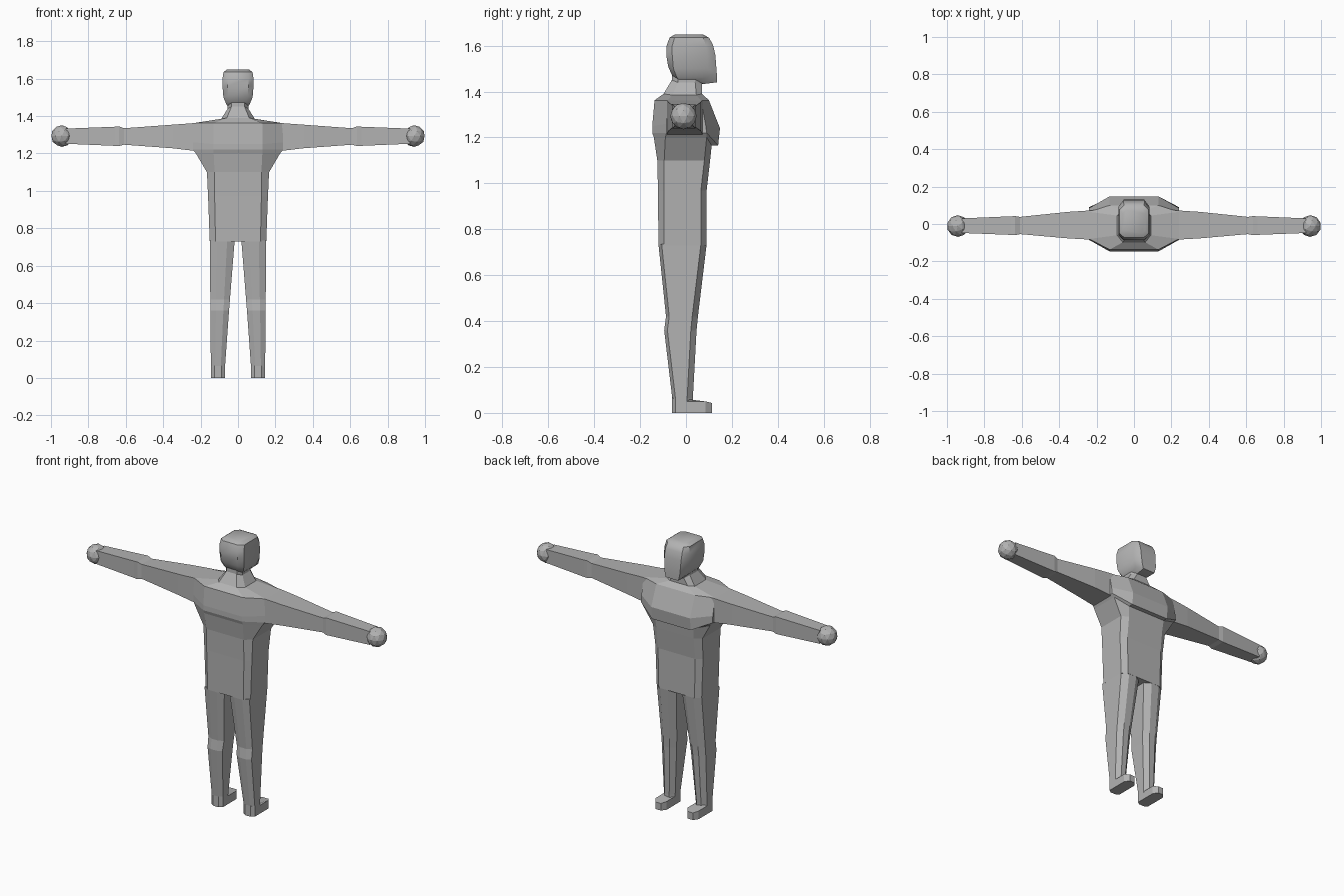
import bpy, bmesh, math

skin = bpy.data.materials.new("plain grey")
skin.diffuse_color = (0.45, 0.45, 0.45, 1)


def finish(bm, name, mirror=False, smooth=None):
    """Turn a bmesh into a named object, optionally mirrored across x."""
    bmesh.ops.recalc_face_normals(bm, faces=bm.faces[:])
    me = bpy.data.meshes.new(name)
    bm.to_mesh(me)
    bm.free()
    me.materials.append(skin)
    ob = bpy.data.objects.new(name, me)
    bpy.context.collection.objects.link(ob)
    if mirror:
        mod = ob.modifiers.new("Mirror", 'MIRROR')
        mod.use_mirror_merge = False
    if smooth:
        bpy.ops.object.select_all(action='DESELECT')
        ob.select_set(True)
        bpy.context.view_layer.objects.active = ob
        bpy.ops.object.shade_smooth_by_angle(angle=math.radians(smooth))
    return ob


def loft(name, rings, **kw):
    """Skin a stack of equal-sized point rings and cap both ends."""
    bm = bmesh.new()
    loops = [[bm.verts.new(p) for p in ring] for ring in rings]
    n = len(loops[0])
    for a, b in zip(loops, loops[1:]):
        for i in range(n):
            j = (i + 1) % n
            bm.faces.new((a[i], a[j], b[j], b[i]))
    bm.faces.new(loops[0])
    bm.faces.new(loops[-1])
    return finish(bm, name, **kw)


def octagon(zb, zs, zf, hx, fx, yb, yb2, yf2, yf, cx=0):
    """Chamfered ring: heights at back (-y), sides and front (+y),
    half width, half flat width, then four depths."""
    return [(cx - fx, yb, zb), (cx + fx, yb, zb), (cx + hx, yb2, zs), (cx + hx, yf2, zs),
            (cx + fx, yf, zf), (cx - fx, yf, zf), (cx - hx, yf2, zs), (cx - hx, yb2, zs)]


# Torso with overhanging chest, shoulders and neck
loft("torso", [octagon(*r) for r in (
    (.73, .73, .73, .151, .12, -.12, -.095, .065, .09),
    (.97, .97, .97, .16, .125, -.122, -.095, .065, .09),
    (1.10, 1.10, 1.10, .166, .125, -.125, -.095, .08, .105),
    (1.20, 1.20, 1.165, .225, .13, -.14, -.09, .09, .112),
    (1.22, 1.22, 1.165, .24, .13, -.147, -.085, .09, .14),
    (1.25, 1.26, 1.24, .24, .13, -.147, -.085, .085, .148),
    (1.362, 1.362, 1.362, .24, .13, -.137, -.08, .065, .10),
    (1.39, 1.385, 1.39, .09, .06, -.098, -.06, .045, .07),
    (1.45, 1.44, 1.43, .055, .035, -.062, -.035, .04, .07),
    (1.50, 1.50, 1.48, .055, .035, -.06, -.035, .04, .07),
)])

# Head with a jutting chin
loft("head", [octagon(*r) for r in (
    (1.465, 1.45, 1.433, .052, .035, -.055, -.03, .045, .075),
    (1.475, 1.462, 1.44, .062, .042, -.063, -.04, .09, .134),
    (1.51, 1.50, 1.48, .078, .052, -.078, -.055, .095, .134),
    (1.56, 1.56, 1.56, .083, .056, -.086, -.06, .093, .128),
    (1.60, 1.60, 1.605, .083, .056, -.084, -.06, .087, .117),
    (1.635, 1.635, 1.635, .078, .053, -.072, -.05, .075, .10),
    (1.648, 1.648, 1.648, .06, .042, -.05, -.032, .055, .075),
)], smooth=40)


# Legs tapering to the ankle
def leg_ring(z, x0, x1, yb, yf):
    h = (x1 - x0) / 2
    return octagon(z, z, z, h, h * .4, yb, yb + .014, yf - .025, yf, (x0 + x1) / 2)


loft("legs", [leg_ring(*r) for r in (
    (.0, .07, .145, -.06, .03),
    (.065, .069, .145, -.06, .03),
    (.36, .048, .148, -.095, .046),
    (.42, .043, .148, -.087, .052),
    (.735, .018, .151, -.12, .09),
)], mirror=True)

# Feet with sloping tops
loft("feet", [
    octagon(0, 0, 0, .0375, .018, -.06, -.045, .085, .113, .1075),
    octagon(.068, .05, .043, .0375, .018, -.06, -.045, .085, .113, .1075),
], mirror=True)

# Arms: square section with a step at the elbow
loft("arms", [[(x, y0, z0), (x, y1, z0), (x, y1, z1), (x, y0, z1)] for x, z0, z1, y0, y1 in (
    (.20, 1.205, 1.362, -.085, .075),
    (.24, 1.215, 1.362, -.083, .072),
    (.35, 1.228, 1.354, -.077, .065),
    (.61, 1.247, 1.335, -.054, .038),
    (.635, 1.24, 1.345, -.06, .042),
    (.66, 1.241, 1.343, -.058, .041),
    (.92, 1.252, 1.333, -.048, .03),
)], mirror=True)

# Ball hands
bm = bmesh.new()
bmesh.ops.create_icosphere(bm, subdivisions=2, radius=.058)
bmesh.ops.translate(bm, verts=bm.verts[:], vec=(.942, -.011, 1.293))
finish(bm, "hands", mirror=True)
